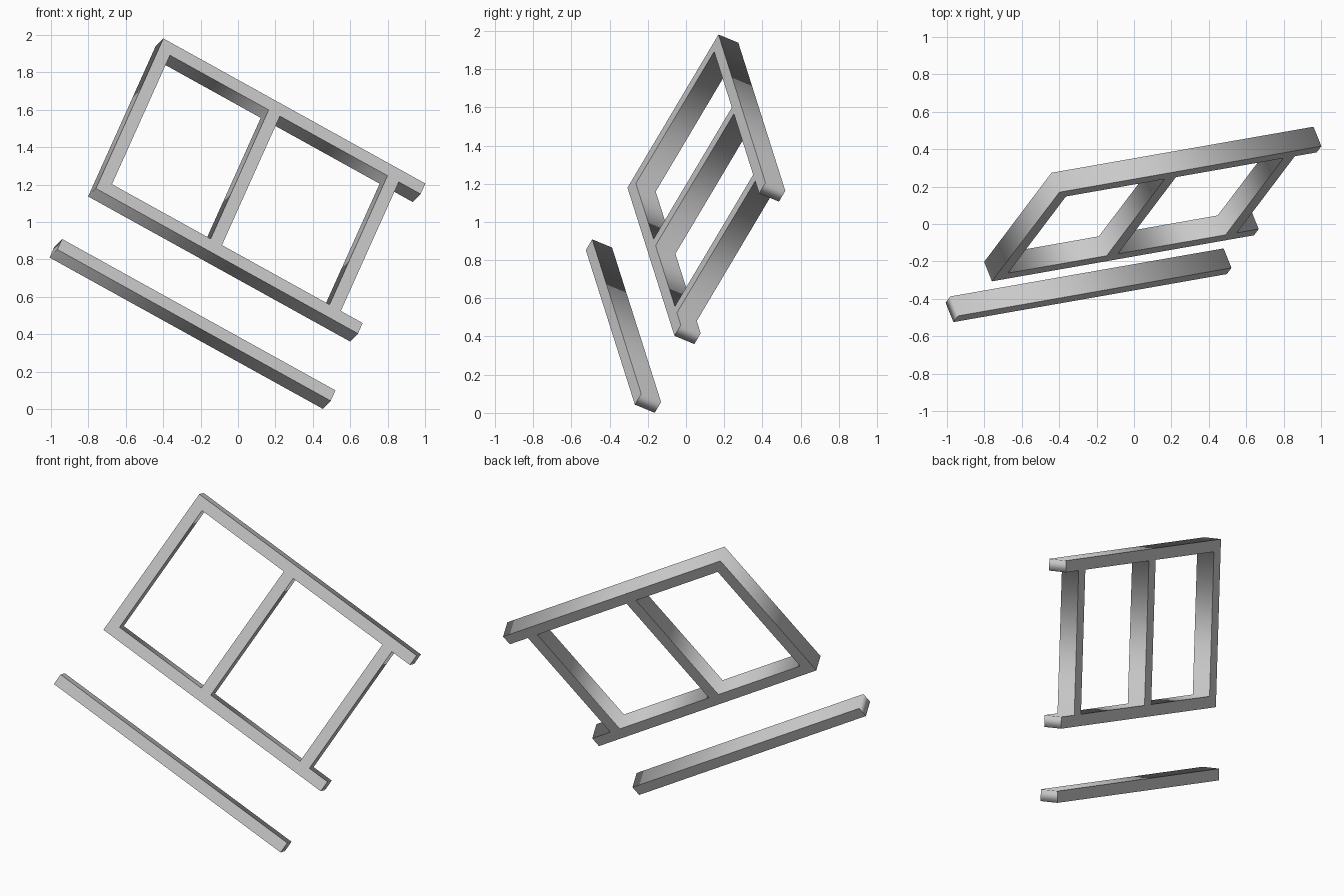
import bpy
import bmesh
from mathutils import Vector, Matrix

cube = bpy.data.objects.get("Cube")
if cube:
    bpy.data.objects.remove(cube, do_unlink=True)

# One plain grey material
grey = bpy.data.materials.new("plain grey")
grey.use_nodes = True
colour = (0.6, 0.6, 0.6, 1)
grey.diffuse_color = colour
grey.node_tree.nodes["Principled BSDF"].inputs["Base Color"].default_value = colour

# Tilted frame: along the rails, down the rungs, through the thickness
along = Vector((0.865, 0.152, -0.479)).normalized()
down = Vector((-0.361, -0.476, -0.80))
down = (down - along * down.dot(along)).normalized()
back = along.cross(down)
tilt = Matrix((along, down, back)).transposed().to_4x4()
tilt.translation = (-0.399, 0.17, 1.981)

BAR = 0.07      # width of every bar
DEPTH = 0.12
LENGTH = 1.62   # frame rails
HEIGHT = 1.0


def rectangle(a0, a1, b0, b1):
    return [(a0, b0), (a1, b0), (a1, b1), (a0, b1)]


def plate(name, outline, holes=()):
    """Extrude a flat outline with holes; flat faces, softly shaded walls."""
    bm = bmesh.new()
    edges = []
    for loop in [outline, *holes]:
        verts = [bm.verts.new((a, b, 0)) for a, b in loop]
        edges += [bm.edges.new((v, verts[i - 1])) for i, v in enumerate(verts)]
    bmesh.ops.triangle_fill(bm, edges=edges, use_beauty=True)
    grown = bmesh.ops.extrude_face_region(bm, geom=bm.faces[:], use_keep_orig=True)
    moved = [g for g in grown["geom"] if isinstance(g, bmesh.types.BMVert)]
    bmesh.ops.translate(bm, verts=moved, vec=(0, 0, DEPTH))
    bmesh.ops.recalc_face_normals(bm, faces=bm.faces[:])
    for face in bm.faces:
        face.smooth = abs(face.normal.z) < 0.5
    for edge in bm.edges:
        walls = [f.smooth for f in edge.link_faces]
        edge.smooth = all(walls) or not any(walls)
    bm.transform(tilt)
    mesh = bpy.data.meshes.new(name)
    bm.to_mesh(mesh)
    bm.free()
    mesh.materials.append(grey)
    obj = bpy.data.objects.new(name, mesh)
    bpy.context.collection.objects.link(obj)


# Ladder frame: two rails joined by three rungs, rails overhang one end
rungs = [0, 0.68, 1.415]
low = HEIGHT - BAR
last = rungs[-1] + BAR
outline = [(0, 0), (LENGTH, 0), (LENGTH, BAR), (last, BAR),
           (last, low), (LENGTH, low), (LENGTH, HEIGHT), (0, HEIGHT)]
holes = [rectangle(a + BAR, b, BAR, low) for a, b in zip(rungs, rungs[1:])]
plate("ladder_frame", outline, holes)

# Separate bar lying parallel below the frame
plate("loose_bar", rectangle(-0.055, 1.635, 1.37, 1.37 + BAR))
